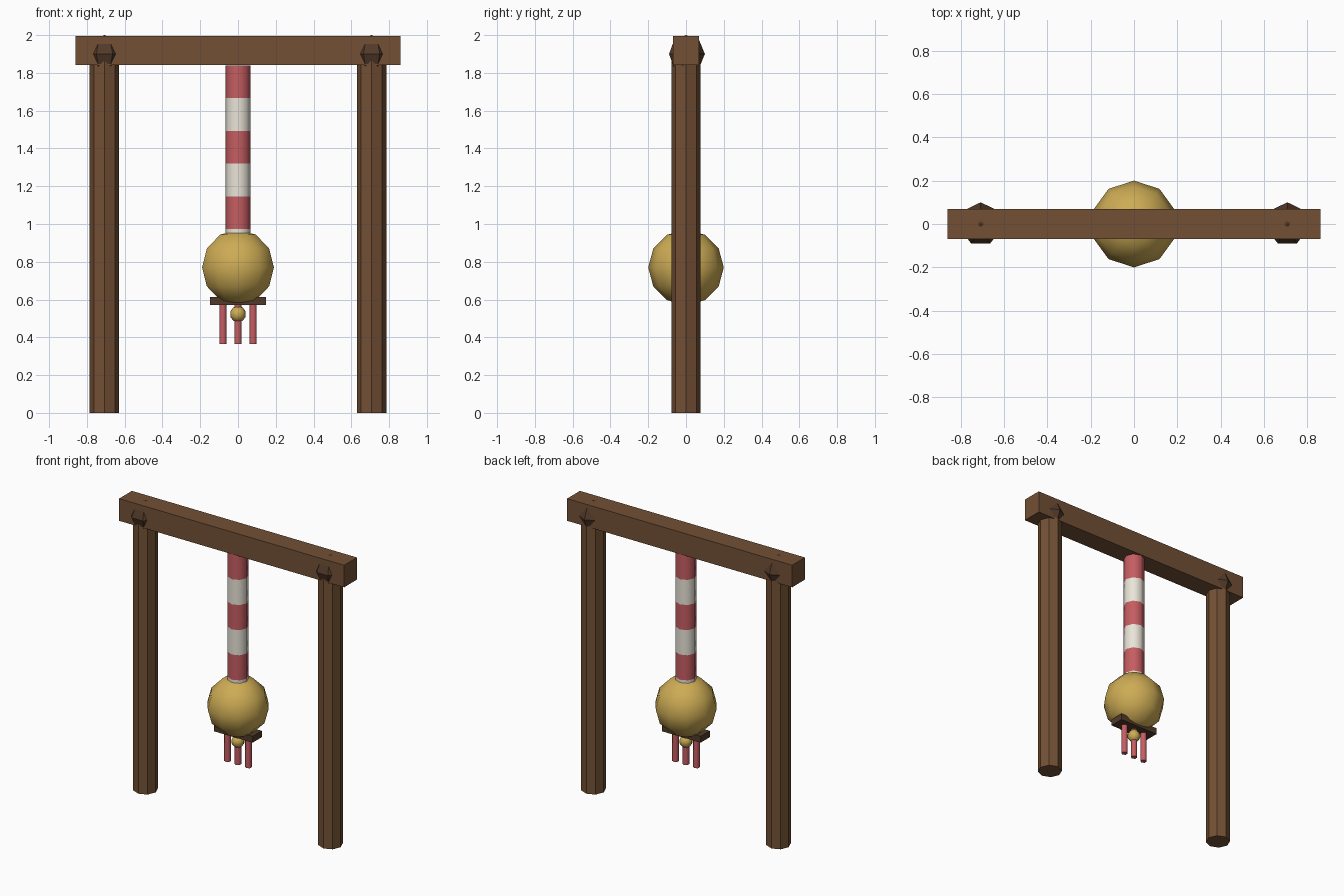
import bpy
from math import radians

if "Cube" in bpy.data.objects:
    bpy.data.objects.remove(bpy.data.objects["Cube"])


def material(name, rgb):
    m = bpy.data.materials.new(name)
    m.diffuse_color = (*rgb, 1)
    m.use_nodes = True
    m.node_tree.nodes["Principled BSDF"].inputs["Base Color"].default_value = m.diffuse_color
    return m


WOOD = material("wood", (0.17, 0.08, 0.035))
DARK = material("dark_wood", (0.085, 0.042, 0.022))
RED = material("red", (0.56, 0.11, 0.12))
WHITE = material("white", (0.82, 0.78, 0.69))
GOLD = material("gold", (0.61, 0.41, 0.09))


def finish(name, mat, smooth):
    o = bpy.context.object
    o.name = name
    o.data.materials.append(mat)
    if smooth:
        bpy.ops.object.shade_smooth_by_angle(angle=radians(smooth))
    return o


def box(name, mat, size, z):
    bpy.ops.mesh.primitive_cube_add(size=1, location=(0, 0, z))
    bpy.context.object.scale = size
    bpy.ops.object.transform_apply(location=False, rotation=False, scale=True)
    return finish(name, mat, 0)


def rod(name, mat, x, r, z0, z1, sides, smooth=0):
    bpy.ops.mesh.primitive_cylinder_add(vertices=sides, radius=r, depth=z1 - z0,
                                        location=(x, 0, (z0 + z1) / 2))
    return finish(name, mat, smooth)


def ball(name, mat, x, z, r, segments, rings, smooth=0):
    bpy.ops.mesh.primitive_uv_sphere_add(segments=segments, ring_count=rings,
                                         radius=r, location=(x, 0, z))
    return finish(name, mat, smooth)


# Frame: two octagonal posts, crossbeam, faceted knots
box("crossbeam", WOOD, (1.72, 0.14, 0.153), 1.918)
for side, x in (("left", -0.707), ("right", 0.707)):
    rod(side + "_post", WOOD, x, 0.078, 0, 1.9, 8)
    ball(side + "_knot", DARK, x, 1.9, 0.1, 7, 4)

# Striped rope
STEP = 0.1735
for i in range(6):
    top = 1.84 - i * STEP
    rod(f"rope_stripe_{i + 1}", WHITE if i % 2 else RED, 0, 0.067,
        top - STEP, top, 8, 50)

# Bell ball, wooden plate, tassels and small bead
ball("bell", GOLD, 0, 0.77, 0.2, 10, 6, 60)
box("plate", DARK, (0.294, 0.10, 0.044), 0.592)
for i, x in enumerate((-0.08, 0, 0.08)):
    rod(f"tassel_{i + 1}", RED, x, 0.021, 0.365, 0.58, 6, 65)
ball("bead", GOLD, 0, 0.523, 0.043, 8, 5, 60)
